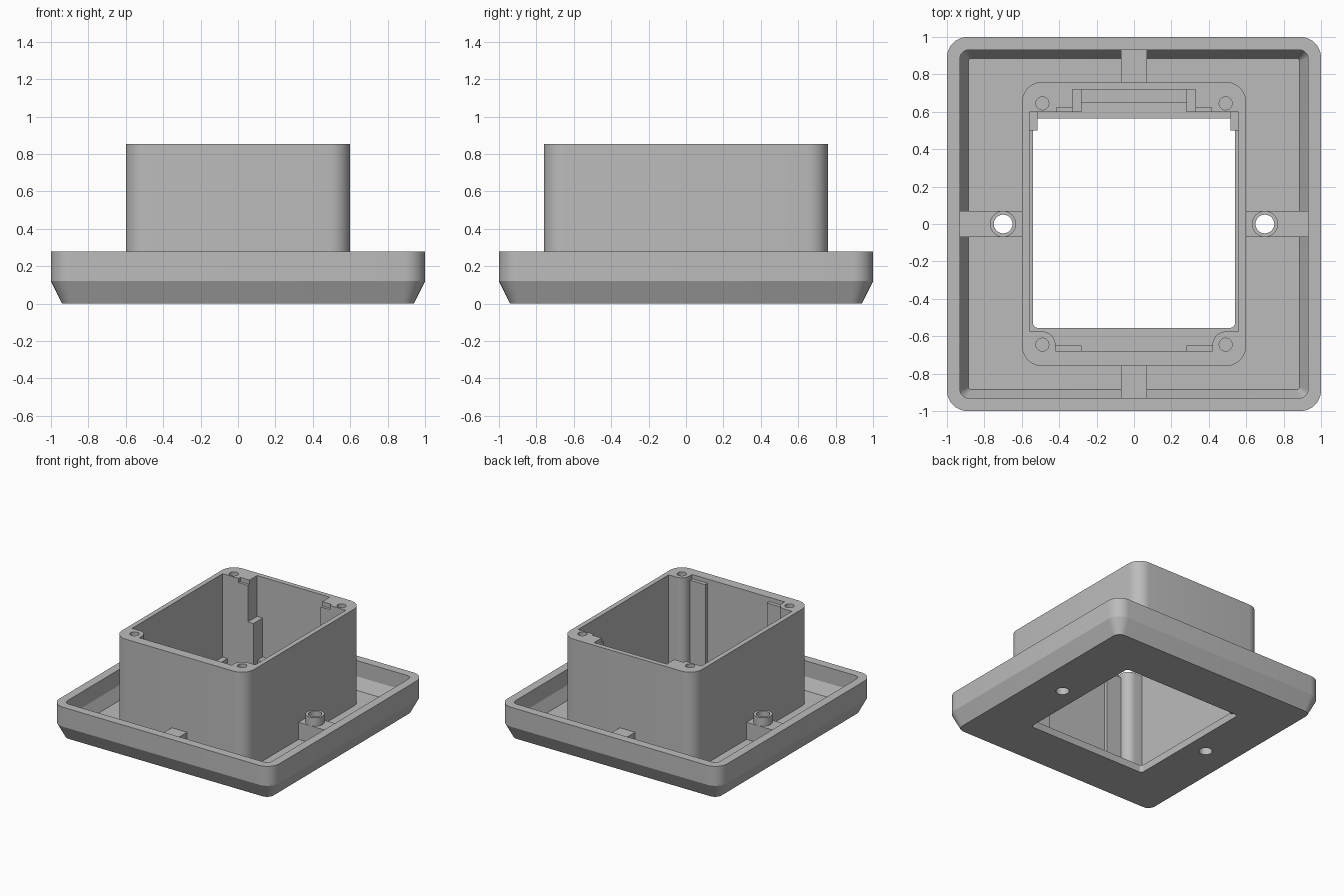
import bpy, bmesh, math

if "Cube" in bpy.data.objects:
    bpy.data.objects.remove(bpy.data.objects["Cube"])

grey = bpy.data.materials.new("light grey plastic")
grey.diffuse_color = (0.5, 0.5, 0.5, 1)
grey.use_nodes = True
grey.node_tree.nodes["Principled BSDF"].inputs["Base Color"].default_value = grey.diffuse_color


def rounded(hx, hy, r, cy=0, seg=8):
    """Counter-clockwise rounded rectangle."""
    pts = []
    for k, (sx, sy) in enumerate([(1, 1), (-1, 1), (-1, -1), (1, -1)]):
        for i in range(seg + 1):
            a = math.pi / 2 * (k + i / seg)
            pts.append((sx * (hx - r) + r * math.cos(a),
                        cy + sy * (hy - r) + r * math.sin(a)))
    return pts


def circle(cx, cy, r, n=32):
    return [(cx + r * math.cos(2 * math.pi * i / n),
             cy + r * math.sin(2 * math.pi * i / n)) for i in range(n)]


def rect(x0, x1, y0, y1):
    return [(x0, y0), (x1, y0), (x1, y1), (x0, y1)]


def loft(name, layers):
    """Closed solid through a list of (outline, height)."""
    bm = bmesh.new()
    rings = [[bm.verts.new((x, y, z)) for x, y in pts] for pts, z in layers]
    for a, b in zip(rings, rings[1:]):
        n = len(a)
        for i in range(n):
            j = (i + 1) % n
            bm.faces.new((a[i], a[j], b[j], b[i]))
    bm.faces.new(rings[0][::-1])
    bm.faces.new(rings[-1])
    bmesh.ops.recalc_face_normals(bm, faces=bm.faces)
    me = bpy.data.meshes.new(name)
    bm.to_mesh(me)
    bm.free()
    me.materials.append(grey)
    ob = bpy.data.objects.new(name, me)
    bpy.context.collection.objects.link(ob)
    return ob


def prism(name, pts, z0, z1):
    return loft(name, [(pts, z0), (pts, z1)])


def cut(ob, pts, z0, z1):
    cutter = prism("cutter", pts, z0, z1)
    cutter.hide_render = True
    mod = ob.modifiers.new("cut", 'BOOLEAN')
    mod.operation = 'DIFFERENCE'
    mod.solver = 'EXACT'
    mod.object = cutter
    bpy.context.view_layer.objects.active = ob
    bpy.ops.object.modifier_apply(modifier=mod.name)
    bpy.data.objects.remove(cutter)


FLOOR, TOP = 0.06, 0.855

# Shallow tray with chamfered underside, hollow on top
tray = loft("tray", [
    (rounded(0.94, 0.94, 0.06), 0), (rounded(1, 1, 0.11), 0.12),
    (rounded(1, 1, 0.11), 0.28), (rounded(0.93, 0.93, 0.045), 0.28),
    (rounded(0.93, 0.93, 0.045), 0.15), (rounded(0.885, 0.885, 0.015), FLOOR)])
cut(tray, rounded(0.54, 0.56, 0.025, 0.005), -0.1, 0.2)

# Tall housing, its cavity leaving corner posts for screws
housing = prism("housing", rounded(0.6, 0.76, 0.11), FLOOR - 0.01, TOP)
half = [(0.42, -0.68)]
half += [(0.49 + 0.07 * math.cos(a), -0.645 + 0.07 * math.sin(a))
         for a in [math.pi * (1 - i / 16) for i in range(9)]]
half += [(0.56, -0.575), (0.56, 0.6), (0.33, 0.6), (0.33, 0.72)]
cut(housing, half + [(-x, y) for x, y in reversed(half)], -0.1, 1)

for s in (-1, 1):
    side = "left" if s < 0 else "right"

    def span(a, b, y0, y1):
        return rect(min(s * a, s * b), max(s * a, s * b), y0, y1)

    # Screw bores and small rim notches
    for y in (-0.645, 0.645):
        cut(housing, circle(s * 0.49, y, 0.035, 20), 0.6, 1)
    cut(housing, span(0.32, 0.415, 0.58, 0.622), 0.82, 1)

    # Guide ribs inside the housing
    prism(side + "_front_rib", span(0.28, 0.425, -0.69, -0.65), FLOOR - 0.01, 0.82)
    prism(side + "_back_rib", span(0.28, 0.34, 0.6, 0.73), FLOOR - 0.01, 0.52)
    prism(side + "_latch", span(0.515, 0.57, 0.5, 0.61), FLOOR - 0.02, 0.17)

    # Mounting boss on a rib, with a through hole
    rib = prism(side + "_mount_rib", span(0.59, 0.94, -0.07, 0.07), FLOOR - 0.01, 0.2)
    boss = prism(side + "_mount_boss", circle(s * 0.7, 0, 0.07), FLOOR - 0.01, 0.27)
    for ob in (tray, rib, boss):
        cut(ob, circle(s * 0.7, 0, 0.05), -0.1, 0.4)

# Back shelf and the front and back tray ribs
prism("back_shelf", rect(-0.29, 0.29, 0.65, 0.73), FLOOR - 0.01, 0.2)
prism("front_tray_rib", rect(-0.07, 0.07, -0.94, -0.75), FLOOR - 0.01, 0.24)
prism("back_tray_rib", rect(-0.07, 0.07, 0.75, 0.94), FLOOR - 0.01, 0.24)

# Smooth the rounded corners, keep hard edges
bpy.ops.object.select_all(action='SELECT')
bpy.context.view_layer.objects.active = tray
bpy.ops.object.shade_smooth_by_angle(angle=math.radians(25))
